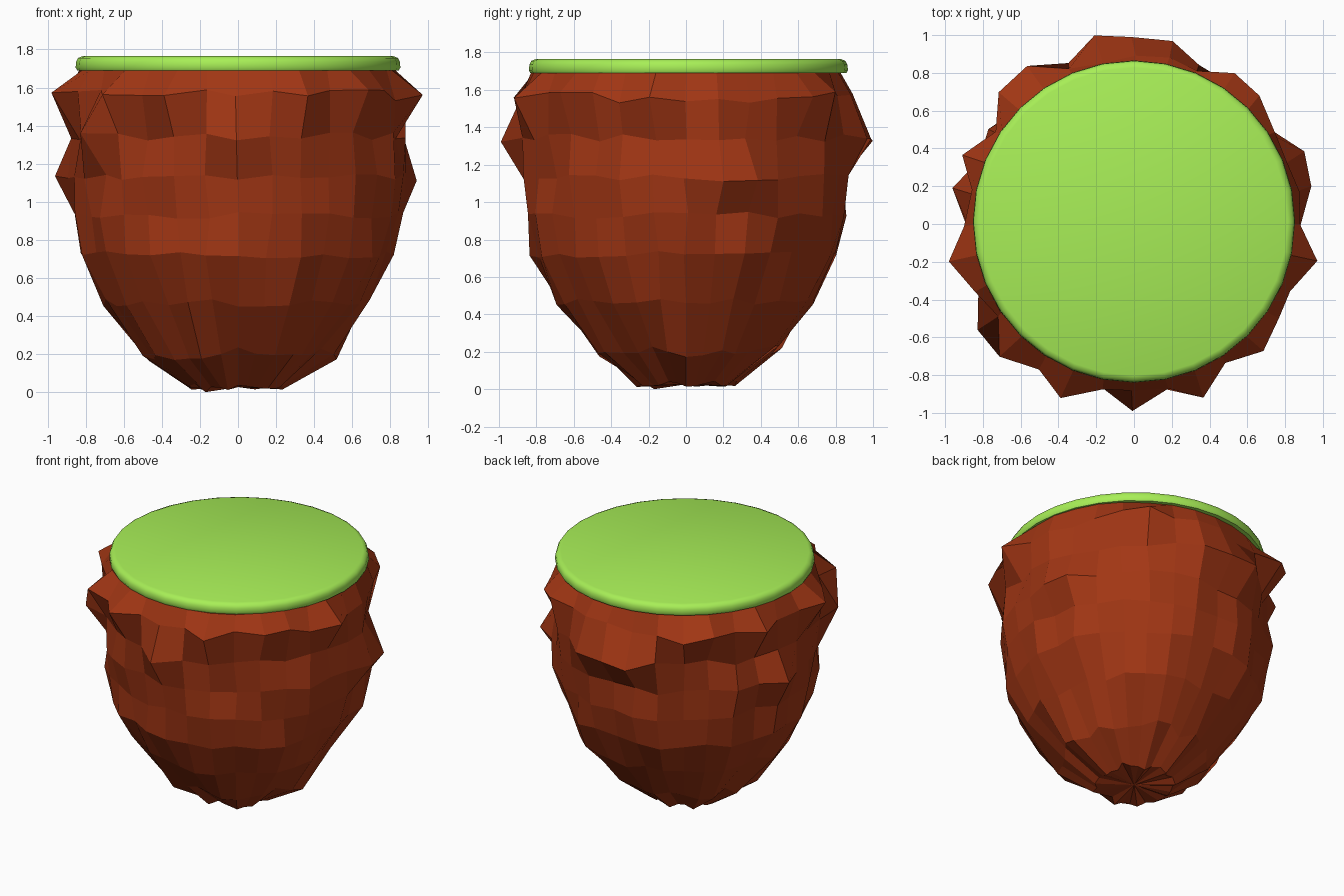
import bpy, bmesh, math, random

if "Cube" in bpy.data.objects:
    bpy.data.objects.remove(bpy.data.objects["Cube"])

random.seed(4)


def material(name, color):
    m = bpy.data.materials.new(name)
    m.diffuse_color = (*color, 1)
    m.use_nodes = True
    m.node_tree.nodes["Principled BSDF"].inputs["Base Color"].default_value = m.diffuse_color
    return m


def lathe(name, rings, mat, smooth=False):
    """Skin a closed solid over rings of points; fan caps at both ends."""
    bm = bmesh.new()
    loops = [[bm.verts.new(p) for p in ring] for ring in rings]
    n = len(loops[0])
    for a, b in zip(loops, loops[1:]):
        for i in range(n):
            j = (i + 1) % n
            bm.faces.new((a[i], a[j], b[j], b[i]))
    for loop in (loops[0], loops[-1]):
        z = sum(v.co.z for v in loop) / n
        y = sum(v.co.y for v in loop) / n
        c = bm.verts.new((0, y, z))
        for i in range(n):
            bm.faces.new((loop[i], loop[(i + 1) % n], c))
    bmesh.ops.recalc_face_normals(bm, faces=bm.faces)
    me = bpy.data.meshes.new(name)
    bm.to_mesh(me)
    bm.free()
    ob = bpy.data.objects.new(name, me)
    bpy.context.collection.objects.link(ob)
    me.materials.append(mat)
    for p in me.polygons:
        p.use_smooth = smooth
    return ob


N = 32

# Rugged rock: (height, mean radius, radial jitter, height jitter) per ring
profile = [(0.03, 0.25, 0.03, 0.02), (0.20, 0.49, 0.035, 0.035),
           (0.47, 0.68, 0.03, 0.02), (0.72, 0.82, 0.03, 0.02),
           (0.93, 0.85, 0.03, 0.02), (1.13, 0.865, 0.03, 0.02),
           (1.34, 0.87, 0.03, 0.025), (1.56, 0.895, 0.03, 0.03),
           (1.69, 0.835, 0.01, 0.0)]
# Outermost radius for each angle, and the ring on which that bump sits
peaks = [.88, .96, .98, .89, .95, .96, .91, .99, .99, 1.02, .92, 1.01, 1.0, .92, .98, .98,
         .90, 1.0, .915, 1.0, 1.0, .92, 1.0, .89, .99, .89, .99, .88, .96, .915, .90, .99]
peak_ring = "75577766666775755775767667757577"
peak_ring = "5" + peak_ring[1:11] + peak_ring[11:15] + "5" + "7776777766767757"[:16]

rings = []
for k, (z, r, dr, dz) in enumerate(profile):
    ring = []
    for i in range(N):
        a = 2 * math.pi * i / N
        rr = r + random.uniform(-dr, dr)
        zz = max(0, z + random.uniform(-dz, dz))
        if 3 <= k <= 7:
            rr = min(rr, peaks[i])
            if k == int(peak_ring[i]):
                rr = peaks[i]
            a += random.uniform(-0.015, 0.015)
        ring.append((rr * math.cos(a), rr * math.sin(a), zz))
    rings.append(ring)
rings[0][20] = (-0.17, -0.17, 0.0)
lathe("rock_base", rings, material("rust_rock", (0.36, 0.037, 0.007)))

# Grass disc with a rounded rim
disc_profile = [(1.69, 0.845), (1.705, 0.853), (1.735, 0.85), (1.755, 0.84), (1.765, 0.815)]
disc = lathe("grass_top",
             [[(r * math.cos(2 * math.pi * i / N), 0.013 + r * math.sin(2 * math.pi * i / N), z)
               for i in range(N)] for z, r in disc_profile],
             material("grass_green", (0.39, 0.86, 0.095)))
bpy.context.view_layer.objects.active = disc
disc.select_set(True)
bpy.ops.object.shade_smooth_by_angle(angle=math.radians(50))
